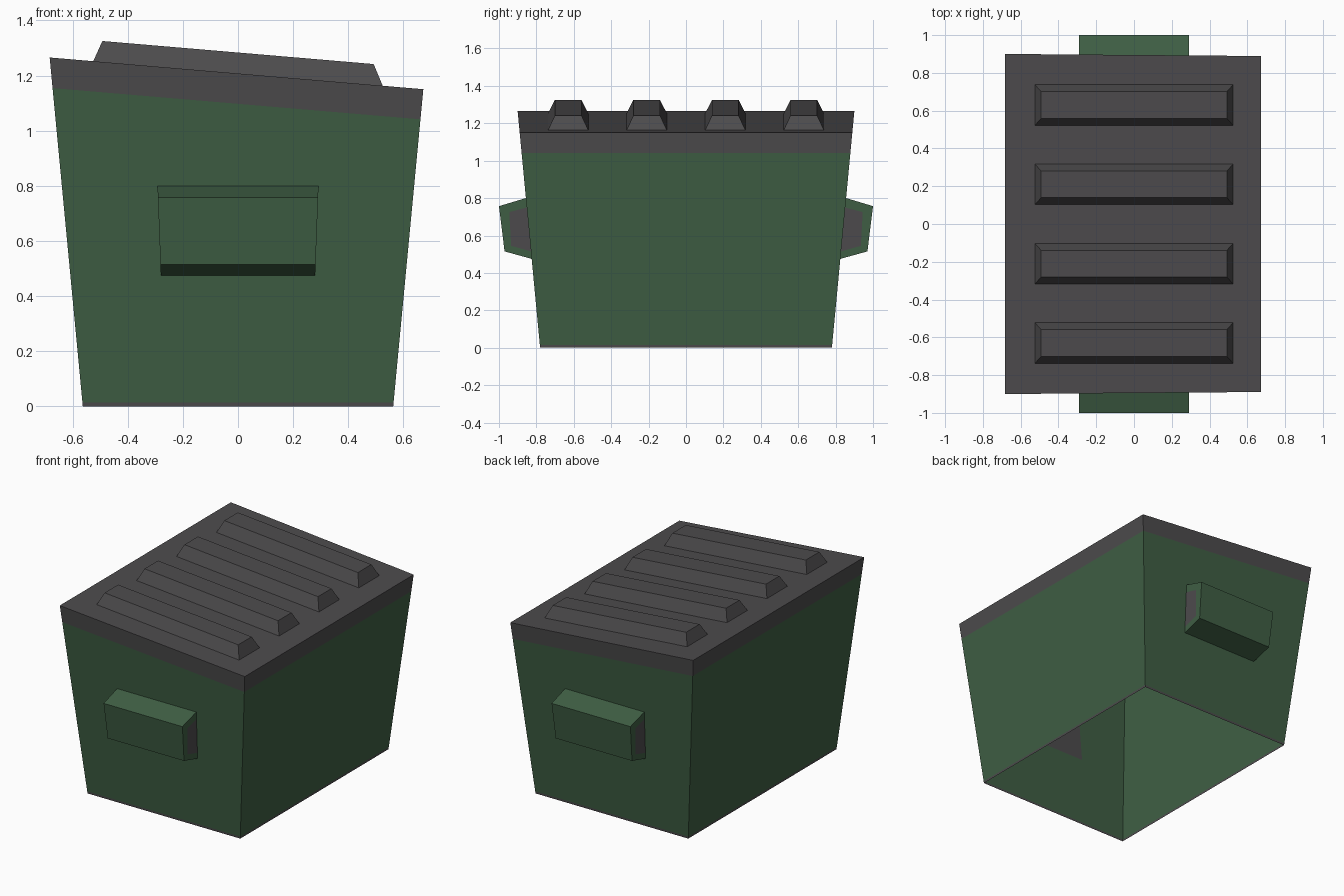
import bpy, bmesh
from mathutils import Vector

if "Cube" in bpy.data.objects:
    bpy.data.objects.remove(bpy.data.objects["Cube"])


def material(name, rgb):
    m = bpy.data.materials.new(name)
    m.diffuse_color = (*rgb, 1)
    m.use_nodes = True
    m.node_tree.nodes["Principled BSDF"].inputs["Base Color"].default_value = m.diffuse_color
    return m


GREEN = material("bin_green", (0.050, 0.114, 0.058))
GREY = material("lid_grey", (0.074, 0.071, 0.074))
SLOPE = 0.0849   # lid falls towards +x
FLARE = 0.095    # walls lean outwards


def lid_z(x):
    return 1.2075 - SLOPE * x


def wall_y(z):
    return 0.78 + FLARE * z


def finish(name, bm):
    bmesh.ops.recalc_face_normals(bm, faces=bm.faces[:])
    me = bpy.data.meshes.new(name)
    bm.to_mesh(me)
    bm.free()
    me.materials.append(GREEN)
    me.materials.append(GREY)
    ob = bpy.data.objects.new(name, me)
    bpy.context.collection.objects.link(ob)
    return ob


def build(name, verts, faces, grey):
    bm = bmesh.new()
    vs = [bm.verts.new(v) for v in verts]
    for i, f in enumerate(faces):
        bm.faces.new([vs[k] for k in f]).material_index = int(grey(i))
    return finish(name, bm)


CORNERS = [(-1, -1), (1, -1), (1, 1), (-1, 1)]
SIDES = [(i, (i + 1) % 4, (i + 1) % 4 + 4, i + 4) for i in range(4)]
CAP = (4, 5, 6, 7)

# Flared body, open underneath, with sloping lid
bm = bmesh.new()
low = [bm.verts.new((sx * 0.563, sy * 0.78, 0)) for sx, sy in CORNERS]
high = []
for sx, sy in CORNERS:
    x = sx * (0.563 + FLARE * 1.2075) / (1 + sx * FLARE * SLOPE)
    z = lid_z(x)
    high.append(bm.verts.new((x, sy * wall_y(z), z)))
vs = low + high
for f in SIDES + [CAP]:
    bm.faces.new([vs[k] for k in f])
# Cut the lid rim and the thin bottom edge, then colour by height
for co, no in (((0, 0, 1.0975), (SLOPE, 0, 1)), ((0, 0, 0.014), (0, 0, 1))):
    bmesh.ops.bisect_plane(bm, geom=bm.verts[:] + bm.edges[:] + bm.faces[:],
                           plane_co=co, plane_no=Vector(no).normalized())
for f in bm.faces:
    c = f.calc_center_median()
    f.material_index = int(c.z > lid_z(c.x) - 0.11 or c.z < 0.014)
finish("bin_body", bm)

# Four raised ribs across the lid
for n, cy in enumerate((-0.63, -0.21, 0.21, 0.63)):
    verts = [(sx * 0.525, cy + sy * 0.108, lid_z(sx * 0.525)) for sx, sy in CORNERS]
    verts += [(sx * 0.492, cy + sy * 0.071, lid_z(sx * 0.492) + 0.076) for sx, sy in CORNERS]
    build(f"lid_rib_{n + 1}", verts, SIDES + [CAP], lambda i: True)

# Lifting sleeves on both ends: outer profile and dark opening (y, z)
OUTER = [(wall_y(0.80), 0.80), (1.0, 0.757), (0.97, 0.515), (wall_y(0.475), 0.475)]
INNER = [(wall_y(0.75), 0.75), (0.945, 0.725), (0.935, 0.545), (wall_y(0.515), 0.515)]
for label, sy in (("front", -1), ("back", 1)):
    verts = [(sx * (0.262 + 0.0375 * z), sy * y, z)
             for sx in (-1, 1) for y, z in OUTER + INNER]
    faces = [(i, i + 1, i + 9, i + 8) for i in range(3)]
    for b in (0, 8):
        faces += [(b + i, b + i + 1, b + i + 5, b + i + 4) for i in range(3)]
        faces.append((b + 4, b + 5, b + 6, b + 7))
    build(f"{label}_sleeve", verts, faces, lambda i: i in (6, 10))
    # Grey panel inside the wall behind the sleeve
    plate = [(x, sy * (wall_y(z) - 0.003), z)
             for x, z in ((-0.27, 0.495), (0.27, 0.495), (0.27, 0.78), (-0.27, 0.78))]
    build(f"{label}_inner_panel", plate, [(0, 1, 2, 3)], lambda i: True)
